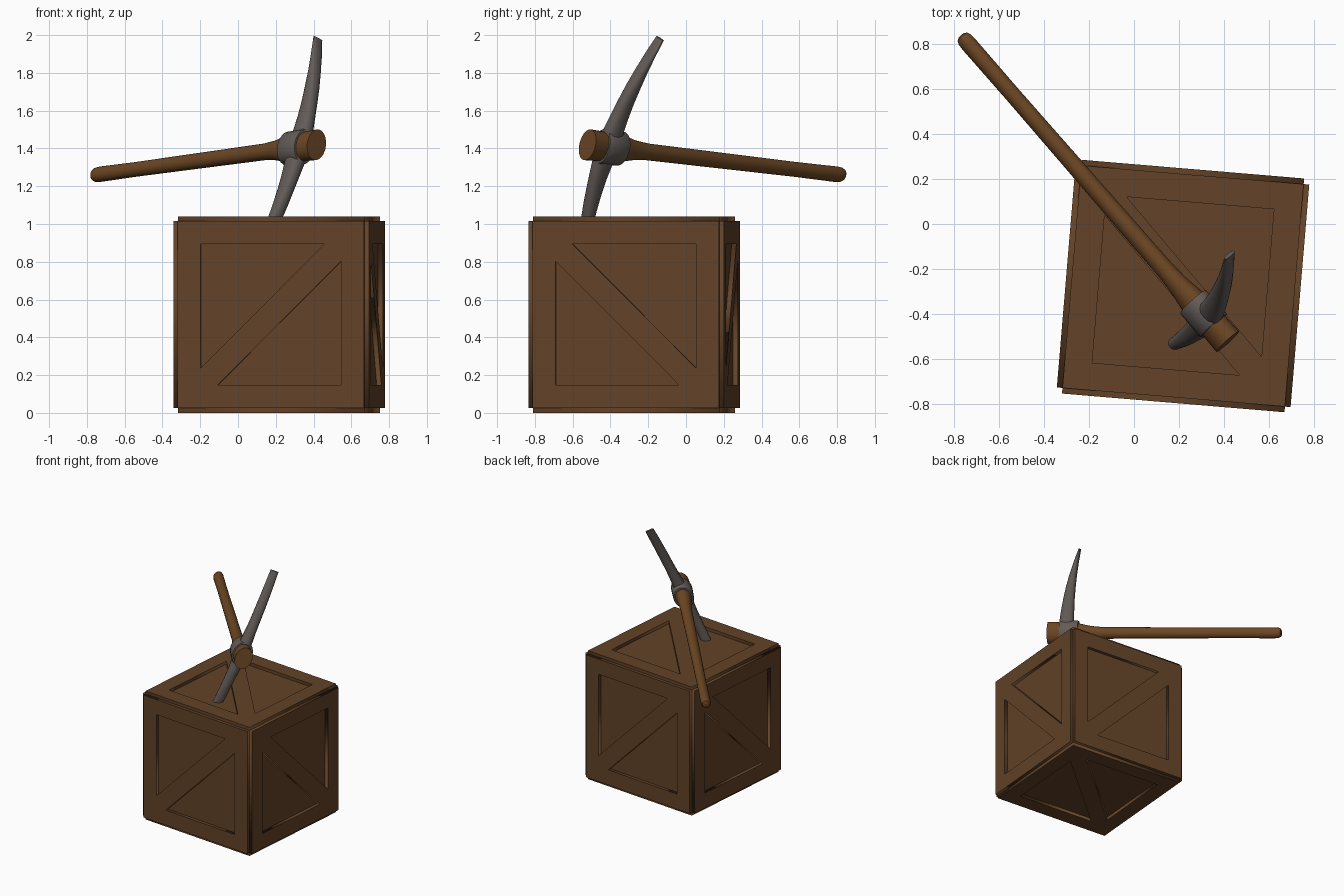
import bpy, bmesh
from math import cos, sin, pi, radians, copysign
from mathutils import Matrix, Vector

if "Cube" in bpy.data.objects:
    bpy.data.objects.remove(bpy.data.objects["Cube"])


def material(name, rgb):
    m = bpy.data.materials.new(name)
    m.diffuse_color = (*rgb, 1)
    m.use_nodes = True
    m.node_tree.nodes["Principled BSDF"].inputs["Base Color"].default_value = m.diffuse_color
    return m


CRATE_WOOD = material("crate_wood", (0.125, 0.056, 0.021))
HANDLE_WOOD = material("handle_wood", (0.15, 0.062, 0.017))
METAL = material("metal", (0.125, 0.107, 0.098))


def add(name, data, mat, matrix):
    ob = bpy.data.objects.new(name, data)
    bpy.context.collection.objects.link(ob)
    if not data.materials:
        data.materials.append(mat)
    ob.matrix_world = matrix
    return ob


def activate(ob):
    bpy.ops.object.select_all(action='DESELECT')
    ob.select_set(True)
    bpy.context.view_layer.objects.active = ob


def frame(x, y, z, origin=Vector()):
    m = Matrix((x, y, z)).transposed().to_4x4()
    m.translation = origin
    return m


def loft(name, rings, mat, matrix):
    """Closed skin over rings of equal point count, capped at both ends."""
    bm = bmesh.new()
    loops = [[bm.verts.new(p) for p in r] for r in rings]
    n = len(loops[0])
    for a, b in zip(loops, loops[1:]):
        for i in range(n):
            j = (i + 1) % n
            bm.faces.new((a[i], a[j], b[j], b[i]))
    bm.faces.new(loops[0])
    bm.faces.new(loops[-1])
    bmesh.ops.recalc_face_normals(bm, faces=bm.faces)
    me = bpy.data.meshes.new(name)
    bm.to_mesh(me)
    bm.free()
    ob = add(name, me, mat, matrix)
    activate(ob)
    bpy.ops.object.shade_smooth_by_angle(angle=radians(35))
    return ob


def oval(ru, rv, n=24, power=1.0):
    pts = []
    for i in range(n):
        c, s = cos(2 * pi * i / n), sin(2 * pi * i / n)
        pts.append((ru * copysign(abs(c) ** power, c),
                    rv * copysign(abs(s) ** power, s)))
    return pts


# Crate core
HALF, DEPTH = 0.495, 0.025
crate = Matrix.Translation((0.2175, -0.275, 0.52)) @ Matrix.Rotation(radians(-4.8), 4, 'Z')
bm = bmesh.new()
bmesh.ops.create_cube(bm, size=2 * HALF)
core = bpy.data.meshes.new("crate_core")
bm.to_mesh(core)
bm.free()
add("crate_core", core, CRATE_WOOD, crate)

# Face frame with a diagonal brace: a filled square with two triangular holes
outline = bpy.data.curves.new("crate_panel", 'CURVE')
outline.dimensions = '2D'
outline.fill_mode = 'BOTH'
outline.extrude = DEPTH / 2
S, T = 0.373, 0.283
for pts in ([(-HALF, -HALF), (HALF, -HALF), (HALF, HALF), (-HALF, HALF)],
            [(S, S), (-T, S), (S, -T)],
            [(-S, -S), (T, -S), (-S, T)]):
    sp = outline.splines.new('POLY')
    sp.points.add(len(pts) - 1)
    for p, (x, y) in zip(sp.points, pts):
        p.co = (x, y, 0, 1)
    sp.use_cyclic_u = True
panel = add("crate_panel", outline, CRATE_WOOD, Matrix())
activate(panel)
bpy.ops.object.convert(target='MESH')
panel = bpy.context.view_layer.objects.active
panel_mesh = panel.data
bpy.data.objects.remove(panel)

X, Y, Z = Vector((1, 0, 0)), Vector((0, 1, 0)), Vector((0, 0, 1))
for name, n, u in (("right", X, Y), ("left", -X, -Y), ("front", -Y, Z),
                   ("back", Y, Z), ("top", Z, X), ("bottom", -Z, -X)):
    local = frame(u, n.cross(u), n, n * (HALF + DEPTH / 2))
    add("crate_panel_" + name, panel_mesh, CRATE_WOOD, crate @ local)

# Pickaxe frame: x along the handle to the head end, y along the blade
a = Vector((0.654, -0.751, 0.089)).normalized()
b = Vector((0.250, 0.326, 0.912))
b = (b - a * b.dot(a)).normalized()
pick = frame(a, b, a.cross(b), Vector((0.31, -0.40, 1.405)))

# Handle: oval shaft flaring into the head
profile = [(-1.645, .018, .015), (-1.638, .031, .027), (-1.622, .039, .034),
           (-1.59, .042, .036), (-1.3, .040, .035), (-0.26, .045, .041),
           (-0.17, .053, .046), (-0.07, .074, .059), (0.06, .081, .062),
           (0.162, .085, .064)]
loft("handle", [[(t, y, z) for y, z in oval(rb, rc)] for t, rb, rc in profile],
     HANDLE_WOOD, pick)

# Metal collar around the handle
collar = [(-0.075, .090, .070), (-0.068, .094, .074), (0.06, .097, .076), (0.068, .093, .072)]
loft("head_collar", [[(t, y, z) for y, z in oval(rb, rc)] for t, rb, rc in collar],
     METAL, pick)

# Curved blade, mirrored about the collar, lower point sunk into the crate
arm = [(0.0, .060, .048), (0.10, .056, .043), (0.17, .051, .038), (0.26, .044, .036),
       (0.35, .037, .036), (0.44, .029, .035), (0.54, .019, .034), (0.641, .008, .031)]
stations = [(-t, h, w) for t, h, w in arm[:0:-1]] + arm
loft("blade", [[(0.02 - 0.225 * t * t + x, t, z) for x, z in oval(h, w, 16, 0.8)]
               for t, h, w in stations], METAL, pick)
